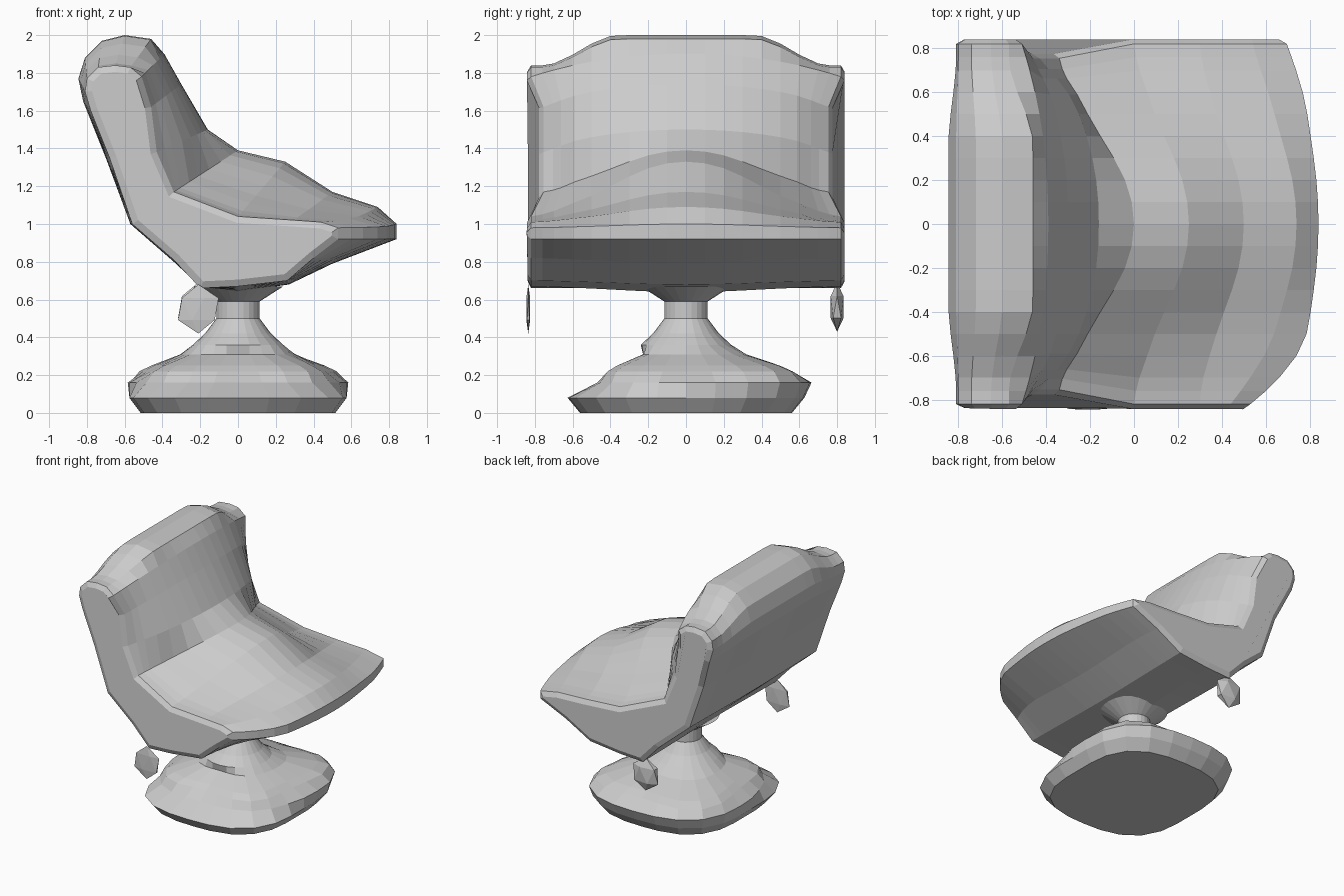
import bpy, bmesh, math
from mathutils import Vector

if "Cube" in bpy.data.objects:
    bpy.data.objects.remove(bpy.data.objects["Cube"])


def finish(bm, name):
    bmesh.ops.recalc_face_normals(bm, faces=bm.faces)
    me = bpy.data.meshes.new(name)
    bm.to_mesh(me)
    bm.free()
    ob = bpy.data.objects.new(name, me)
    bpy.context.collection.objects.link(ob)
    return ob


def loft(bm, rings):
    vs = [[bm.verts.new(p) for p in r] for r in rings]
    n = len(vs[0])
    for a, b in zip(vs, vs[1:]):
        for i in range(n):
            j = (i + 1) % n
            bm.faces.new((a[i], a[j], b[j], b[i]))
    return bm.faces.new(vs[0][::-1]), bm.faces.new(vs[-1])


def smooth(a, b, t):
    t = min(1, max(0, (t - a) / (b - a)))
    return t * t * (3 - 2 * t)


# Seat and back: one shell lofted across y from a middle to a side profile (x, z)
middle = [(-.6, 2), (-.46, 1.98), (-.39, 1.9), (-.3, 1.74), (-.16, 1.5), (0, 1.39),
          (.25, 1.33), (.5, 1.17), (.74, 1.09), (.84, 1.0), (.84, .92), (.5, .79),
          (.27, .68), (0, .64), (-.2, .67), (-.34, .8), (-.57, 1.0), (-.7, 1.35),
          (-.82, 1.65), (-.845, 1.77), (-.81, 1.88), (-.72, 1.97)]
side = [(-.65, 1.84), (-.57, 1.83), (-.51, 1.78), (-.46, 1.62), (-.43, 1.38), (-.34, 1.17),
        (0, 1.04), (.3, 1.02), (.58, 1.01), (.76, .98), (.76, .92), (.5, .82),
        (.26, .7), (0, .67), (-.2, .66), (-.34, .81), (-.56, 1.0), (-.68, 1.35),
        (-.78, 1.6), (-.81, 1.7), (-.8, 1.77), (-.74, 1.83)]
blend = [(0, 0), (.1, .03), (.2, .12), (.3, .27), (.4, .45), (.5, .62), (.6, .76), (.7, .9),
         (.76, .96), (.82, 1)]
stations = [(-y, w) for y, w in blend[:0:-1]] + blend
rings = []
for y, w in stations:
    ring = []
    for i, (m, s) in enumerate(zip(middle, side)):
        k = w
        if 2 <= i <= 4:
            k = (abs(y) / .82) ** 2.2
        elif m[1] > 1.6:
            k = smooth(.36, .76, abs(y))
        x, z = m[0] + (s[0] - m[0]) * k, m[1] + (s[1] - m[1]) * k
        py = y
        if x > .3:      # rounded front corners, stronger on the -y side
            t = max(0, abs(y) - .45) / .37
            x = .3 + (x - .3) * (1 - (.5 if y < 0 else .14) * t * t)
        elif i in (3, 4, 5, 16, 17) and (y > 0 or i < 6):    # waist between back and seat
            py = y * (1 - .08 * smooth(.5, .82, abs(y)))
        ring.append((x, py, z))
    rings.append(ring)
bm = bmesh.new()
caps = loft(bm, rings)
bmesh.ops.recalc_face_normals(bm, faces=bm.faces)
for cap in caps:
    bmesh.ops.inset_region(bm, faces=[cap], thickness=.035, depth=.02, use_even_offset=True)
finish(bm, "seat_and_back")

# Pedestal: rounded-square foot, lobed on top, narrow neck, lower towards -y
bm = bmesh.new()
foot = [(0, .515), (.08, .575), (.16, .575), (.22, .51), (.25, .45), (.31, .32), (.36, .24),
        (.42, .175), (.5, .115), (.59, .115), (.67, .24)]
rings = []
for z, r in foot:
    ring = []
    for i in range(24):
        a = math.tau * i / 24
        c, s = math.cos(a), math.sin(a)
        k = 1.0
        if z < .3:
            k = (abs(c) ** 3 + abs(s) ** 3) ** (-1 / 3) * (1 + .09 * s * s)
        if .2 < z < .34:
            k *= 1 - .06 * math.cos(4 * a)
        if .1 < z < .35:
            k *= 1 - .25 * max(0, -s) + .06 * max(0, s)
        ring.append((r * k * c, r * k * s, z))
    rings.append(ring)
loft(bm, rings)
finish(bm, "pedestal")

# Small lobes hanging under the seat on each side
for name, y, t, z in (("left_lobe", -.835, .012, .55), ("right_lobe", .8, .04, .56)):
    bm = bmesh.new()
    bmesh.ops.create_icosphere(bm, subdivisions=1, radius=1)
    for v in bm.verts:
        v.co = Vector((-.21 + v.co.x * .12, y + v.co.y * t, z + v.co.z * .13))
    finish(bm, name)
